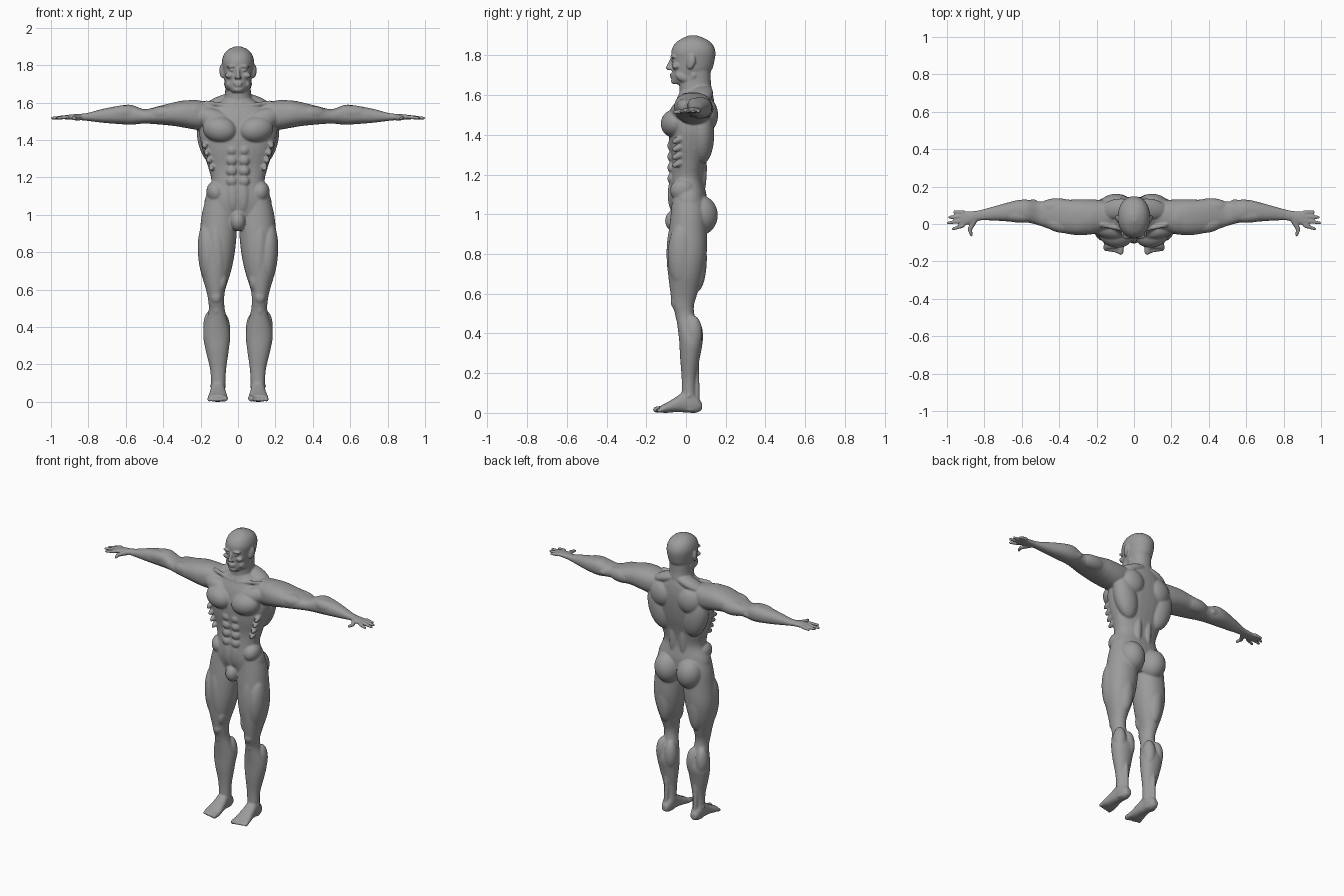
import bpy, bmesh, math
from mathutils import Vector, Matrix, Euler

cube = bpy.data.objects.get("Cube")
if cube:
    bpy.data.objects.remove(cube, do_unlink=True)

skin = bpy.data.materials.new("grey_skin")
skin.use_nodes = True
grey = (0.33, 0.33, 0.33, 1)
skin.diffuse_color = grey
bsdf = next(n for n in skin.node_tree.nodes if n.type == 'BSDF_PRINCIPLED')
bsdf.inputs["Base Color"].default_value = grey
bsdf.inputs["Roughness"].default_value = 0.6

parts = []


def finish(name, bm, paired):
    """Turn a bmesh into a part, adding its mirror twin when paired."""
    if paired:
        twin = bmesh.ops.duplicate(bm, geom=bm.verts[:] + bm.edges[:] + bm.faces[:])["geom"]
        for v in twin:
            if isinstance(v, bmesh.types.BMVert):
                v.co.x = -v.co.x
    bmesh.ops.recalc_face_normals(bm, faces=bm.faces[:])
    mesh = bpy.data.meshes.new(name)
    bm.to_mesh(mesh)
    bm.free()
    mesh.materials.append(skin)
    ob = bpy.data.objects.new(name, mesh)
    bpy.context.collection.objects.link(ob)
    parts.append(ob)


def spline(rows, steps=4):
    """Smooth a list of sections with a Catmull-Rom curve."""
    pts = [Vector(r) for r in rows]
    out = []
    for i in range(len(pts) - 1):
        p0, p1, p2, p3 = pts[max(i - 1, 0)], pts[i], pts[i + 1], pts[min(i + 2, len(pts) - 1)]
        for k in range(steps):
            t = k / steps
            out.append(p1 + (p2 - p0) * (t / 2) + (p0 * 2 - p1 * 5 + p2 * 4 - p3) * (t * t / 2)
                       + (p1 * 3 - p0 - p2 * 3 + p3) * (t ** 3 / 2))
    return out + [pts[-1]]


def loft(name, axis, rows, paired=True, power=2.3, sides=32):
    """Rounded sections along an axis; a row is position, low, high, low, high."""
    bm = bmesh.new()
    others = [a for a in range(3) if a != axis]
    rings = []
    for s, a0, a1, b0, b1 in spline(rows):
        ring = []
        for k in range(sides):
            t = math.tau * k / sides
            c, d = math.cos(t), math.sin(t)
            co = [0, 0, 0]
            co[axis] = s
            co[others[0]] = (a0 + a1) / 2 + (a1 - a0) / 2 * math.copysign(abs(c) ** (2 / power), c)
            co[others[1]] = (b0 + b1) / 2 + (b1 - b0) / 2 * math.copysign(abs(d) ** (2 / power), d)
            ring.append(bm.verts.new(co))
        rings.append(ring)
    for r0, r1 in zip(rings, rings[1:]):
        for k in range(sides):
            n = (k + 1) % sides
            bm.faces.new((r0[k], r0[n], r1[n], r1[k]))
    bm.faces.new(rings[0])
    bm.faces.new(rings[-1])
    finish(name, bm, paired)


def muscle(name, centre, radii, turn=(0, 0, 0), paired=True):
    """An ellipsoid turned by angles in degrees."""
    bm = bmesh.new()
    rot = Euler([math.radians(a) for a in turn]).to_matrix().to_4x4()
    bmesh.ops.create_uvsphere(bm, u_segments=28, v_segments=18, radius=1,
                              matrix=Matrix.Translation(centre) @ rot @ Matrix.Diagonal((*radii, 1)))
    finish(name, bm, paired)


def rod(name, start, end, r0, r1, paired=True):
    """A tapered rod with round ends."""
    bm = bmesh.new()
    p, q = Vector(start), Vector(end)
    turn = (q - p).to_track_quat('Z', 'Y').to_matrix().to_4x4()
    bmesh.ops.create_cone(bm, cap_ends=True, segments=16, radius1=r0, radius2=r1,
                          depth=(q - p).length, matrix=Matrix.Translation((p + q) / 2) @ turn)
    for c, r in ((p, r0), (q, r1)):
        bmesh.ops.create_uvsphere(bm, u_segments=16, v_segments=10, radius=r,
                                  matrix=Matrix.Translation(c))
    finish(name, bm, paired)


def centred(rows):
    return [(z, -w, w, f, b) for z, w, f, b in rows]


# Trunk, neck and head
loft("torso", 2, centred([
    (.93, .09, -.04, .07), (1.0, .17, -.07, .1), (1.08, .178, -.083, .105), (1.17, .143, -.078, .09),
    (1.25, .158, -.073, .1), (1.35, .19, -.085, .125), (1.44, .207, -.085, .14),
    (1.52, .19, -.07, .145), (1.58, .14, -.045, .14), (1.62, .08, -.03, .13)]), False)
loft("neck", 2, centred([(1.54, .085, -.03, .13), (1.62, .073, -.032, .13),
                         (1.67, .068, -.035, .125), (1.73, .068, -.03, .125)]), False)
loft("head", 2, centred([
    (1.655, .03, -.064, .0), (1.68, .057, -.07, .07), (1.72, .072, -.07, .125), (1.77, .081, -.071, .143),
    (1.82, .086, -.074, .148), (1.86, .074, -.055, .13), (1.885, .05, -.02, .095),
    (1.9, .016, .015, .055)]), False, 2.15)

# Face
rod("nose_bridge", (0, -.07, 1.785), (0, -.09, 1.738), .008, .012, False)
muscle("nostril", (.011, -.08, 1.733), (.009, .012, .008))
muscle("brow", (.034, -.066, 1.793), (.03, .014, .008), (0, 6, 0))
muscle("eye", (.033, -.062, 1.774), (.014, .012, .009))
muscle("cheekbone", (.045, -.052, 1.745), (.025, .019, .016))
muscle("upper_lip", (0, -.071, 1.705), (.026, .011, .006), paired=False)
muscle("lower_lip", (0, -.07, 1.692), (.021, .011, .007), paired=False)
muscle("chin", (0, -.058, 1.67), (.027, .018, .015), paired=False)
muscle("jaw", (.05, -.01, 1.69), (.018, .045, .025), (-20, 0, 0))
muscle("ear", (.087, .026, 1.768), (.011, .022, .037), (-10, 0, -20))
rod("ear_lobe", (.083, .012, 1.755), (.082, .015, 1.738), .008, .008)

# Chest, belly and back
muscle("pectoral", (.098, -.058, 1.457), (.092, .068, .07), (0, -10, 12))
muscle("upper_pectoral", (.13, -.03, 1.51), (.11, .05, .055), (0, -18, 12))
rod("collar_bone", (.02, -.037, 1.578), (.17, -.005, 1.6), .011, .012)
rod("neck_tendon", (.015, -.033, 1.585), (.06, .04, 1.7), .013, .016)
for row in range(4):
    z = 1.345 - row * .055
    muscle("abdominal", (.033, -.07, z), (.03, .024, .028))
muscle("lower_belly", (.028, -.062, 1.1), (.036, .03, .09))
muscle("oblique", (.118, -.015, 1.12), (.05, .065, .06), (0, 15, 0))
for rib in range(4):
    muscle("serratus", (.178 - rib * .012, -.04, 1.375 - rib * .04), (.015, .035, .016), (25, 0, 0))
muscle("latissimus", (.135, .08, 1.4), (.08, .062, .15), (0, 14, 0))
muscle("shoulder_blade", (.105, .105, 1.5), (.082, .056, .085), (0, 0, -8))
muscle("trapezius", (.085, .08, 1.605), (.105, .055, .034), (0, 20, -8))
muscle("spine_muscle", (.038, .065, 1.23), (.032, .04, .17))
muscle("groin", (0, -.055, .967), (.042, .05, .055), paired=False)
muscle("buttock", (.082, .072, .995), (.083, .088, .1), (0, 8, 0))

# Arms
loft("arm", 0, [
    (.1, -.02, .12, 1.48, 1.6), (.2, -.05, .13, 1.455, 1.61), (.28, -.06, .132, 1.465, 1.612),
    (.34, -.055, .13, 1.475, 1.602), (.42, -.038, .132, 1.483, 1.582), (.5, -.01, .12, 1.488, 1.565),
    (.57, .008, .13, 1.482, 1.588), (.63, .01, .126, 1.485, 1.584), (.72, .017, .102, 1.492, 1.567),
    (.8, .02, .08, 1.502, 1.546), (.84, .016, .071, 1.506, 1.54), (.88, .0, .068, 1.508, 1.538),
    (.92, -.012, .066, 1.51, 1.533), (.935, -.008, .062, 1.514, 1.528)])
muscle("deltoid", (.25, .035, 1.548), (.1, .092, .066), (0, 8, 0))
muscle("biceps", (.4, .0, 1.543), (.085, .045, .04), (0, 5, 14))
muscle("triceps", (.41, .09, 1.53), (.1, .048, .046))
muscle("forearm", (.62, .045, 1.545), (.095, .038, .04), (0, 5, 4))
rod("elbow", (.535, .112, 1.525), (.56, .112, 1.525), .02, .018)
for tip in ((.96, .064), (.986, .036), (.993, .006), (.966, -.026)):
    y = .028 + (tip[1] - .02) * .8
    rod("finger", (.915, y, 1.523), (tip[0], tip[1], 1.517), .0115, .0085)
rod("thumb_base", (.85, .025, 1.52), (.878, -.028, 1.517), .017, .012)
rod("thumb_tip", (.878, -.028, 1.517), (.9 - .03, -.058, 1.514), .012, .009)

# Legs
loft("leg", 2, [
    (1.12, .03, .16, -.065, .08), (1.02, .01, .19, -.075, .1), (.92, .006, .203, -.085, .105),
    (.8, .017, .212, -.093, .104), (.7, .037, .2, -.09, .086), (.6, .068, .171, -.078, .057),
    (.54, .074, .159, -.068, .04), (.48, .068, .158, -.05, .046), (.37, .042, .186, -.035, .082),
    (.28, .049, .174, -.03, .07), (.18, .063, .15, -.022, .052), (.1, .068, .144, -.022, .05),
    (.05, .07, .145, -.03, .068), (.01, .078, .138, -.02, .066)], power=2.1)
muscle("outer_thigh", (.16, -.02, .79), (.054, .072, .17), (0, 4, 0))
muscle("front_thigh", (.112, -.052, .8), (.048, .046, .18), (0, 3, 0))
muscle("inner_knee_muscle", (.088, -.042, .645), (.03, .037, .06), (0, -8, 0))
muscle("hamstring", (.115, .055, .78), (.055, .05, .17))
muscle("kneecap", (.117, -.053, .56), (.03, .024, .036))
muscle("shin_head", (.116, -.035, .495), (.02, .02, .035))
muscle("inner_calf", (.084, .04, .385), (.042, .046, .095))
muscle("outer_calf", (.146, .037, .4), (.04, .045, .09))
rod("heel_tendon", (.108, .05, .24), (.108, .054, .06), .016, .015)
muscle("ankle_bone", (.107, .015, .085), (.044, .016, .018))

# Feet
loft("foot", 1, [
    (.08, .088, .125, .015, .05), (.05, .075, .14, .0, .09), (.0, .07, .145, .002, .112),
    (-.05, .063, .151, .004, .08), (-.1, .056, .161, .0, .05), (-.13, .06, .16, .002, .036)])
for toe in range(5):
    x = .07 + toe * .0205
    r = .0165 if toe == 0 else .0115
    rod("toe", (x, -.115, .02), (x + .001, -.15 + toe * .004, r), r, r * .95)

# Fuse the parts into one skin
bpy.ops.object.select_all(action='DESELECT')
for ob in parts:
    ob.select_set(True)
body = parts[0]
bpy.context.view_layer.objects.active = body
bpy.ops.object.join()
body.name = body.data.name = "body"
fuse = body.modifiers.new("fuse", 'REMESH')
fuse.mode = 'VOXEL'
fuse.voxel_size = .0055
soften = body.modifiers.new("soften", 'SMOOTH')
soften.factor = .5
soften.iterations = 4
for mod in (fuse.name, soften.name):
    bpy.ops.object.modifier_apply(modifier=mod)
if not body.data.materials:
    body.data.materials.append(skin)
bpy.ops.object.shade_smooth()
